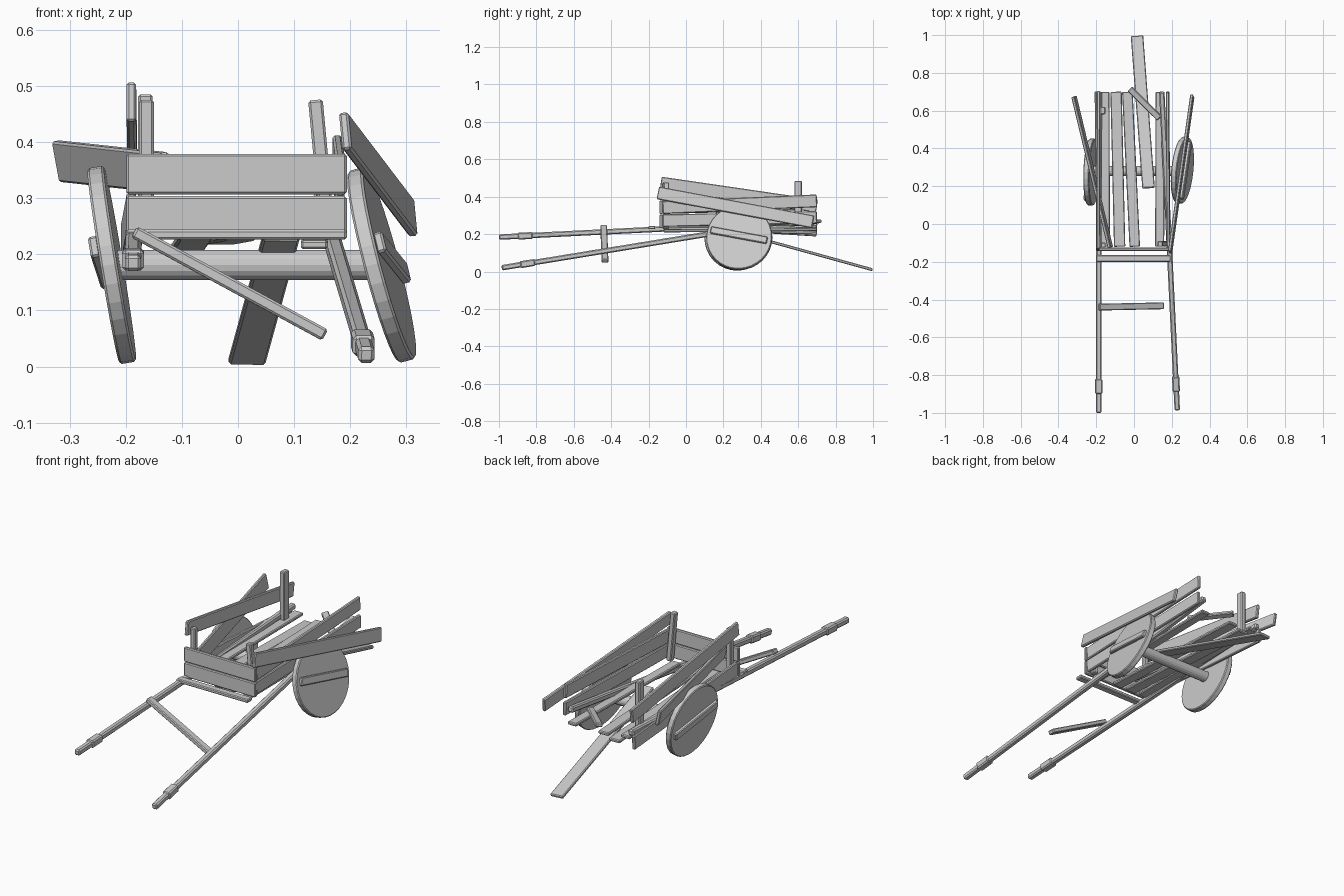
import bpy, bmesh, math
from mathutils import Vector, Matrix

if "Cube" in bpy.data.objects:
    bpy.data.objects.remove(bpy.data.objects["Cube"])


def finish(bm, name, mat, bevel=0.004):
    me = bpy.data.meshes.new(name)
    bm.to_mesh(me)
    bm.free()
    ob = bpy.data.objects.new(name, me)
    bpy.context.collection.objects.link(ob)
    ob.matrix_world = mat
    if bevel:
        m = ob.modifiers.new("edge_wear", 'BEVEL')
        m.width = bevel
        m.segments = 1
        m.limit_method = 'ANGLE'
        m.angle_limit = math.radians(40)
    return ob


def frame(x, up, loc):
    """Matrix with local X along x and local Z close to up."""
    x = Vector(x).normalized()
    y = Vector(up).cross(x).normalized()
    z = x.cross(y)
    m = Matrix((x, y, z)).transposed().to_4x4()
    m.translation = Vector(loc)
    return m


def beam(name, p, q, height, thick, up=(0, 0, 1), bevel=0.004):
    """Rectangular board from p to q; height is measured along up."""
    p, q = Vector(p), Vector(q)
    bm = bmesh.new()
    bmesh.ops.create_cube(bm, size=1)
    bmesh.ops.scale(bm, vec=((q - p).length, thick, height), verts=bm.verts)
    return finish(bm, name, frame(q - p, up, (p + q) / 2), bevel)


def disc(name, mat, radius, depth, sides):
    bm = bmesh.new()
    bmesh.ops.create_cone(bm, cap_ends=True, segments=sides,
                          radius1=radius, radius2=radius, depth=depth)
    return finish(bm, name, mat)


# Shafts with a thicker grip block near the tip
for side, p, q in (("left", (-0.187, -1.0, 0.184), (-0.185, 0.70, 0.268)),
                   ("right", (0.229, -0.985, 0.020), (0.147, 0.70, 0.295))):
    p, q = Vector(p), Vector(q)
    d = (q - p).normalized()
    beam(side + "_shaft", p, q, 0.029, 0.029, bevel=0.006)
    beam(side + "_grip", p + d * 0.10, p + d * 0.18, 0.037, 0.039, bevel=0.006)

# Fallen rung between the shafts, and the crossbar ahead of the box
beam("fallen_rung", (-0.185, -0.44, 0.240), (0.155, -0.433, 0.056), 0.022, 0.036)
beam("front_crossbar", (-0.20, -0.183, 0.235), (0.194, -0.183, 0.235), 0.018, 0.036)

# Front boards of the box
for i, z in enumerate((0.2675, 0.343)):
    beam(f"front_board_{i}", (-0.199, -0.134, z), (0.194, -0.134, z), 0.072, 0.017)

# Floor planks: ends and width
up_x = (1, 0, 0)
floor = [
    ((-0.152, -0.12, 0.236), (-0.155, 0.70, 0.240), 0.050),
    ((-0.076, -0.12, 0.232), (-0.095, 0.70, 0.205), 0.060),
    ((0.004, -0.12, 0.232), (-0.035, 0.70, 0.225), 0.056),
    ((0.136, -0.12, 0.217), (0.138, 0.70, 0.225), 0.048),
]
for i, (p, q, w) in enumerate(floor):
    beam(f"floor_plank_{i}", p, q, w, 0.016, up_x)
beam("fallen_floor_plank", (0.077, 0.19, 0.232), (0.016, 0.995, 0.010), 0.066, 0.016, up_x)
beam("loose_batten", (-0.022, 0.715, 0.268), (0.135, 0.56, 0.250), 0.034, 0.018, (1, 1, 0.3))

# Side boards, some knocked out of line
sides = [
    ("left_top_board", (-0.190, -0.135, 0.472), (-0.188, 0.70, 0.350), 0.070, (0, 0, 1)),
    ("left_splayed_board", (-0.125, -0.125, 0.345), (-0.318, 0.675, 0.366), 0.074, (-0.2, 0, 1)),
    ("left_lower_board", (-0.190, -0.125, 0.275), (-0.200, 0.70, 0.222), 0.070, (0, 0, 1)),
    ("right_upper_board", (0.182, -0.125, 0.342), (0.177, 0.70, 0.378), 0.068, (0, 0, 1)),
    ("right_lower_board", (0.182, -0.125, 0.272), (0.180, 0.70, 0.290), 0.066, (0, 0, 1)),
    ("right_drooping_board", (0.191, -0.150, 0.420), (0.309, 0.680, 0.265), 0.068, (-0.12, 0, 1)),
]
for name, p, q, h, up in sides:
    beam(name, p, q, h, 0.017, up)

# Corner posts
beam("front_left_post", (-0.163, -0.112, 0.23), (-0.163, -0.112, 0.475), 0.026, 0.026, up_x)
beam("front_right_post", (0.161, -0.105, 0.23), (0.138, -0.105, 0.475), 0.026, 0.030, up_x)
beam("back_left_post", (-0.165, 0.60, 0.23), (-0.165, 0.60, 0.485), 0.026, 0.040, up_x)

# Axle
lw, rw = Vector((-0.225, 0.275, 0.181)), Vector((0.256, 0.285, 0.181))
disc("axle", frame((0, 1, 0), (1, 0, 0), (0.015, 0.28, 0.181)), 0.027, 0.47, 16)

# Leaning disc wheels, each with a batten across the outer face
for side, c, v, u, s in (("left", lw, (0.03, 1, 0), (-0.165, 0, 1), -1),
                         ("right", rw, (0.10, 1, 0), (-0.265, 0, 1), 1)):
    v, u = Vector(v).normalized(), Vector(u).normalized()
    n = v.cross(u).normalized() * s
    n *= 1 if n.x * s > 0 else -1
    disc(side + "_wheel", frame(v, n, c), 0.177, 0.030, 32)
    along = (v - 0.19 * u).normalized()
    mid = c + n * 0.021 + u * 0.008
    beam(side + "_wheel_batten", mid - along * 0.155, mid + along * 0.155, 0.038, 0.018, u)
